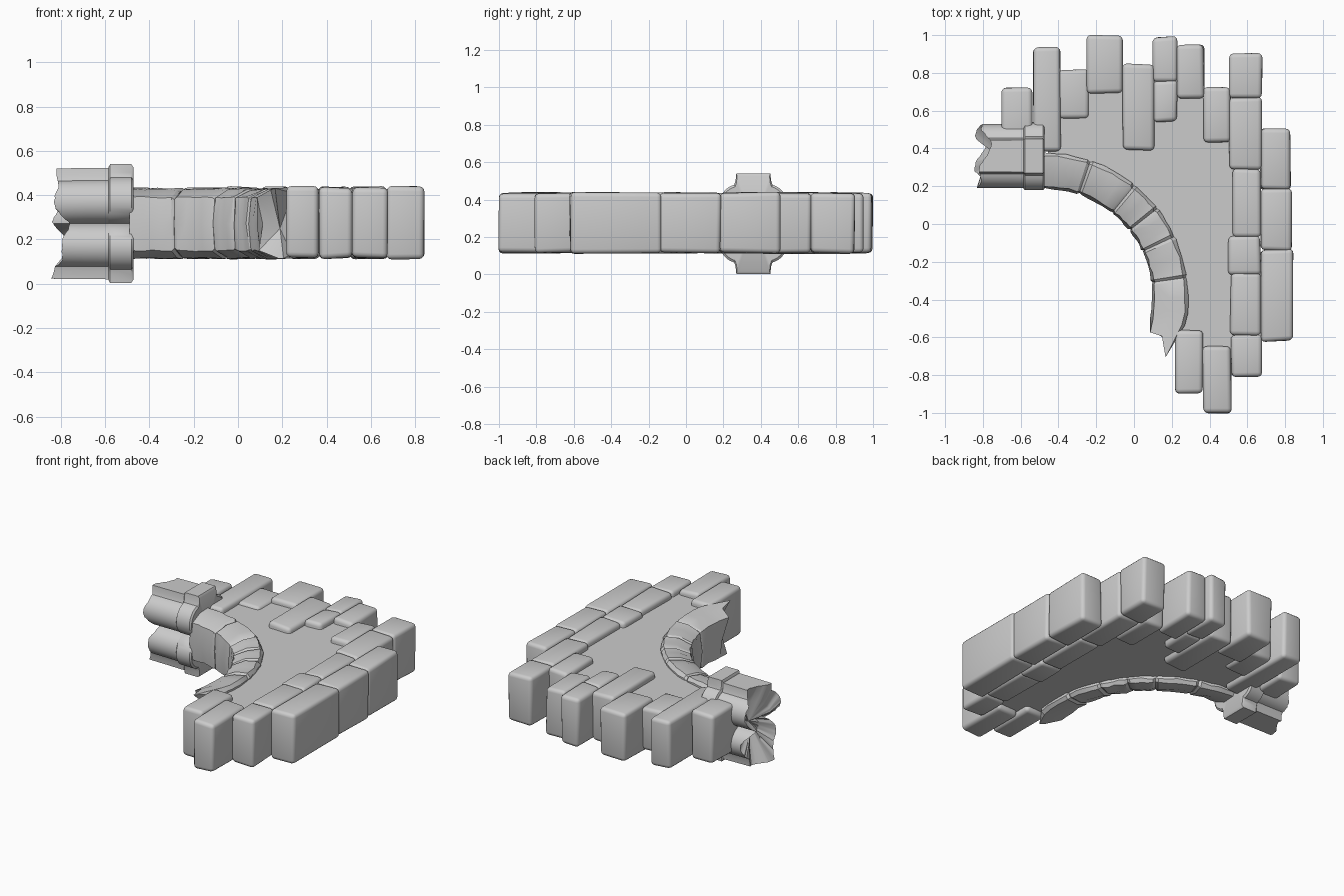
import bpy, bmesh, random
from math import radians, sin, cos, pi, sqrt

if "Cube" in bpy.data.objects:
    bpy.data.objects.remove(bpy.data.objects["Cube"])

random.seed(4)


def finish(bm, name, angle=40):
    bmesh.ops.recalc_face_normals(bm, faces=bm.faces)
    me = bpy.data.meshes.new(name)
    bm.to_mesh(me)
    bm.free()
    me.shade_smooth()
    me.set_sharp_from_angle(angle=radians(angle))
    ob = bpy.data.objects.new(name, me)
    bpy.context.collection.objects.link(ob)
    return ob


def jit(a):
    return random.uniform(-a, a)


def brick(x0, x1, y0, y1, z0=0.115, z1=0.437, name="wall_brick"):
    """Worn stone block with softly rounded, slightly uneven edges."""
    bm = bmesh.new()
    bmesh.ops.create_cube(bm, size=1)
    for v in bm.verts:
        v.co = (x1 if v.co.x > 0 else x0, y1 if v.co.y > 0 else y0, z1 if v.co.z > 0 else z0)
        v.co.x += jit(0.004)
        v.co.y += jit(0.006)
        v.co.z += jit(0.006)
    bmesh.ops.bevel(bm, geom=bm.edges[:], offset=0.024, segments=3, profile=0.5, affect='EDGES')
    finish(bm, name, 50)


def loft(rings, caps, name, angle=40):
    """Skin closed rings of points; each cap is a centre point fanned to the end ring."""
    bm = bmesh.new()
    vs = [[bm.verts.new(p) for p in r] for r in rings]
    n = len(rings[0])
    for a, b in zip(vs, vs[1:]):
        for i in range(n):
            bm.faces.new((a[i], a[(i + 1) % n], b[(i + 1) % n], b[i]))
    for ring, c in ((vs[0], caps[0]), (vs[-1], caps[1])):
        cv = bm.verts.new(c)
        for i in range(n):
            bm.faces.new((ring[i], ring[(i + 1) % n], cv))
    finish(bm, name, angle)


# Toothed outer edge: x0, x1, y0, y1 of every block
for b in [(-.70, -.54, .43, .72), (-.535, -.39, .385, .935), (-.25, -.06, .69, 1.0),
          (-.06, .105, .39, .845), (.10, .23, .755, .99), (.105, .23, .54, .76),
          (.225, .37, .66, .945), (.37, .51, .43, .72), (.505, .68, .665, .90),
          (.505, .675, .29, .67), (.52, .67, -.07, .29), (.50, .67, -.265, -.065),
          (.51, .67, -.59, -.255), (.515, .675, -.81, -.585), (.67, .83, .18, .51),
          (.67, .835, -.14, .185), (.67, .84, -.62, -.135), (.22, .365, -.90, -.565),
          (.365, .515, -1.0, -.65)]:
    brick(*b)
brick(-.40, -.24, .555, .815, .135, .415, "sunken_brick")

# Arch centre
CX, CY = -0.48, -0.39


def polar(r, a, z):
    return (CX + r * cos(radians(a)), CY + r * sin(radians(a)), z)


# Plain wall slab between the arch and the blocks
bm = bmesh.new()
edge = [polar(.72, a, .15) for a in range(88, -13, -5)]
edge += [(x, y, .15) for x, y in [(.28, -.62), (.43, -.70), (.58, -.70), (.58, .60), (.42, .62),
                                  (.30, .72), (-.30, .76), (-.46, .60)]]
f = bm.faces.new([bm.verts.new(p) for p in edge])
ext = bmesh.ops.extrude_face_region(bm, geom=[f])
bmesh.ops.translate(bm, vec=(0, 0, .25),
                    verts=[g for g in ext['geom'] if isinstance(g, bmesh.types.BMVert)])
finish(bm, "wall_slab", 30)

# Arch stones: chamfered section (radius, z) swept round the arch
SEC = [(.767, .135), (.75, .115), (.67, .115), (.59, .15), (.578, .27),
       (.59, .39), (.67, .425), (.75, .432), (.767, .41)]


def section(a, shrink=0.0, j=.004):
    return [polar(.68 + (r - .68) * (1 - shrink) + jit(j), a, .272 + (z - .272) * (1 - shrink) + jit(j))
            for r, z in SEC]


cuts = [91, 71, 51, 38, 25, 8]
for a1, a0 in zip(cuts, cuts[1:]):
    steps = [a1, a1 - 1.2] + [a1 + (a0 - a1) * t for t in (.3, .5, .7)] + [a0 + 1.2, a0]
    rings = [section(a, .07 if k in (0, 6) else 0) for k, a in enumerate(steps)]
    loft(rings, [polar(.68, a1, .27), polar(.68, a0, .27)], "arch_stone", 30)

# Broken last arch stone with a jagged end
ends = [(.745, -14), (.73, -20), (.70, -19), (.60, -17), (.61, -14),
        (.595, -18), (.66, -18), (.72, -26), (.75, -14)]
tip = [polar(r, a, z) for (r, a), (_, z) in zip(ends, SEC)]
loft([section(8, .07), section(6.8), section(0), section(-6), section(-11), tip],
     [polar(.68, 8, .27), polar(.68, -10, .25)], "broken_arch_end", 25)

# Clustered column lying along x: four round shafts plus a crossing fillet
PY, PZ = 0.36, 0.272


def outline(s, n=96):
    """Star-shaped outline (y, z): farthest hit of four circles and one tall box."""
    pts = []
    for i in range(n):
        t = 2 * pi * i / n
        c, d = cos(t), sin(t)
        best = min(.095 / max(abs(c), 1e-6), .268 / max(abs(d), 1e-6))
        for sy in (-1, 1):
            for sz in (-1, 1):
                p = sy * .075 * c + sz * .105 * d
                q = p * p - (.075 ** 2 + .105 ** 2) + .106 ** 2
                if q > 0:
                    best = max(best, p + sqrt(q))
        pts.append((PY + s * best * c, PZ + s * best * d))
    return pts


def ring(x, s):
    return [(x, y, z) for y, z in outline(s)]


# Collar
loft([ring(-.585, .95), ring(-.578, 1.0), ring(-.482, 1.0), ring(-.473, .95)],
     [(-.585, PY, PZ), (-.473, PY, PZ)], "column_collar", 35)

# Broken shaft
broken, inner = [], []
for i, (y, z) in enumerate(outline(.93)):
    t = 2 * pi * i / 96
    x = -.80 - .028 * sin(3 * t + .9) - .016 * cos(7 * t) + jit(.004)
    broken.append((x, y, z))
    inner.append((x + .05 + .03 * sin(2 * t), PY + (y - PY) * .55, PZ + (z - PZ) * .55))
loft([ring(-.575, .94), ring(-.68, .935), broken, inner],
     [(-.575, PY, PZ), (-.71, PY, PZ)], "broken_column_shaft", 35)
